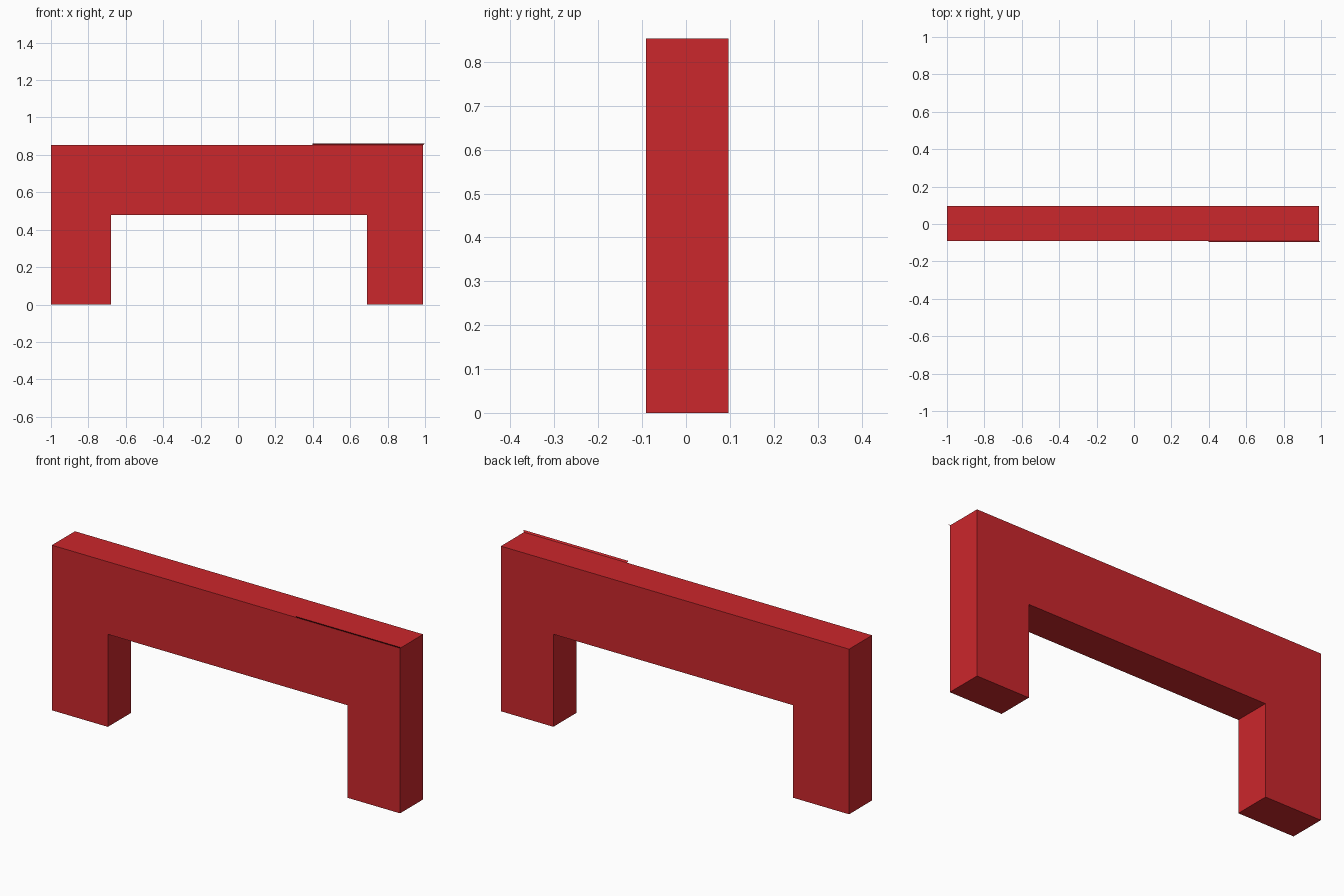
import bpy, bmesh

if "Cube" in bpy.data.objects:
    bpy.data.objects.remove(bpy.data.objects["Cube"])

red = bpy.data.materials.new("red")
red.diffuse_color = (0.6, 0.02, 0.025, 1)
red.use_nodes = True
red.node_tree.nodes["Principled BSDF"].inputs["Base Color"].default_value = red.diffuse_color


def make_object(name, points, extrude_y=0.0):
    """Single flat face, optionally extruded along y."""
    bm = bmesh.new()
    face = bm.faces.new([bm.verts.new(p) for p in points])
    if extrude_y:
        ext = bmesh.ops.extrude_face_region(bm, geom=[face], use_keep_orig=True)
        verts = [g for g in ext["geom"] if isinstance(g, bmesh.types.BMVert)]
        bmesh.ops.translate(bm, verts=verts, vec=(0, extrude_y, 0))
        bmesh.ops.recalc_face_normals(bm, faces=bm.faces)
    mesh = bpy.data.meshes.new(name)
    bm.to_mesh(mesh)
    bm.free()
    mesh.materials.append(red)
    obj = bpy.data.objects.new(name, mesh)
    bpy.context.collection.objects.link(obj)
    return obj


# Arch: crossbar with two legs, one extruded profile
front, back, top, under = -0.091, 0.097, 0.853, 0.478
profile = [(-1, 0), (-0.68, 0), (-0.68, under), (0.69, under),
           (0.69, 0), (0.99, 0), (0.99, top), (-1, top)]
make_object("arch", [(x, front, z) for x, z in profile], back - front)

# Thin tilted lip along the right part of the front top edge
lip_y, lip_z = -0.097, 0.861
make_object("edge_lip", [(0.4, front, top), (0.99, front, top),
                         (0.998, lip_y, lip_z), (0.397, lip_y, lip_z)])
